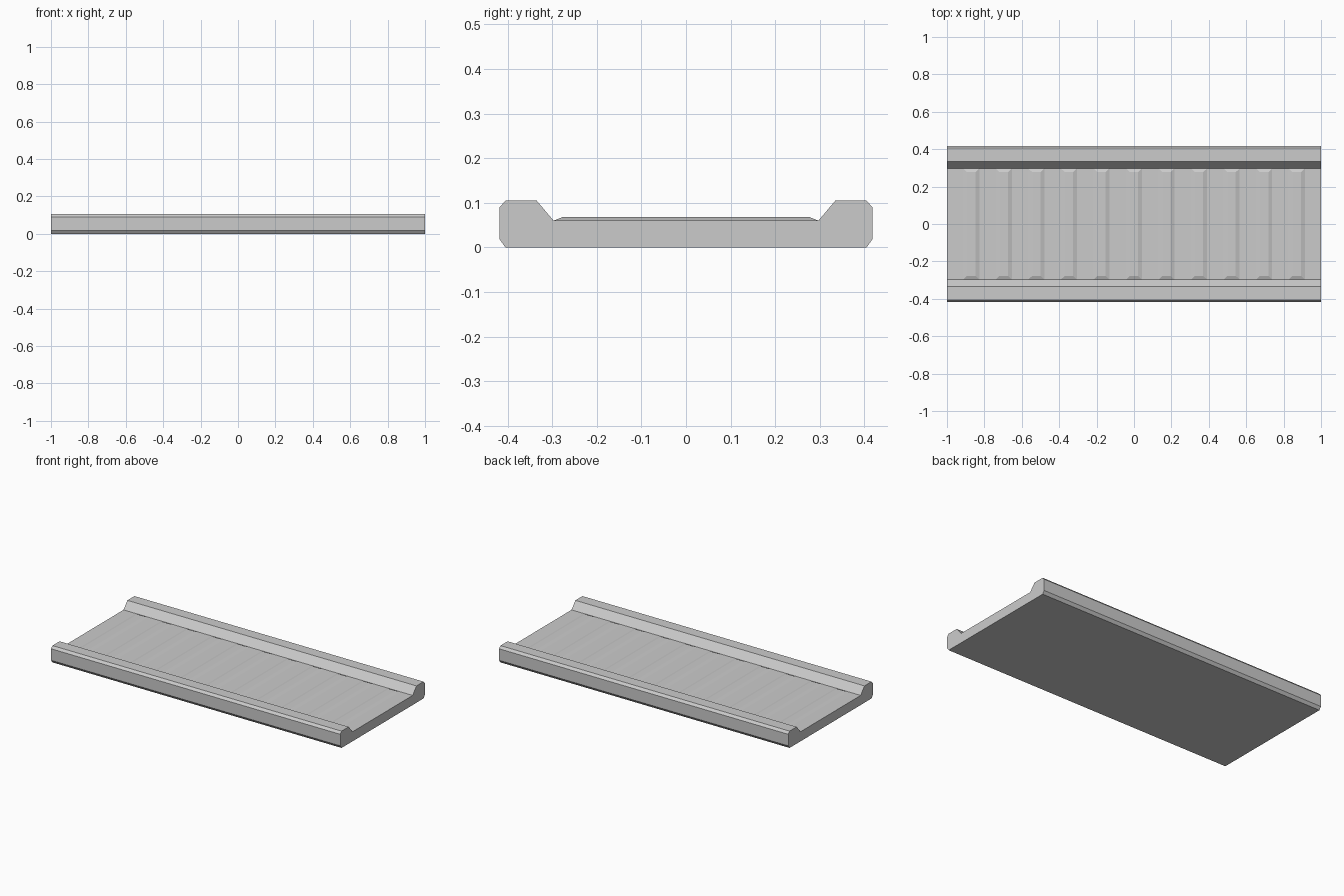
import bpy
import bmesh

cube = bpy.data.objects.get("Cube")
if cube:
    bpy.data.objects.remove(cube, do_unlink=True)

grey = bpy.data.materials.new("light grey")
grey.use_nodes = True
colour = (0.6, 0.6, 0.6, 1)
grey.diffuse_color = colour
grey.node_tree.nodes["Principled BSDF"].inputs["Base Color"].default_value = colour


def make_object(name, bm):
    bmesh.ops.recalc_face_normals(bm, faces=bm.faces)
    mesh = bpy.data.meshes.new(name)
    bm.to_mesh(mesh)
    bm.free()
    mesh.materials.append(grey)
    obj = bpy.data.objects.new(name, mesh)
    bpy.context.collection.objects.link(obj)
    return obj


# Tray: half of the cross-section, mirrored and extruded along x
FLOOR = 0.06
half = [(0.405, 0), (0.418, 0.018), (0.418, 0.09), (0.405, 0.105),
        (0.335, 0.105), (0.297, FLOOR)]
profile = half + [(-y, z) for y, z in reversed(half)]
bm = bmesh.new()
end = bm.faces.new([bm.verts.new((-1, y, z)) for y, z in profile])
extruded = bmesh.ops.extrude_face_region(bm, geom=[end], use_keep_orig=True)
moved = [v for v in extruded["geom"] if isinstance(v, bmesh.types.BMVert)]
bmesh.ops.translate(bm, verts=moved, vec=(2, 0, 0))
make_object("tray", bm)

# Ribs: low raised bars with sloping sides and ends, lying across the floor
COUNT, PITCH = 11, 0.174
bm = bmesh.new()
for i in range(COUNT):
    x = (i - (COUNT - 1) / 2) * PITCH
    rings = []
    for w, d, z in ((0.043, 0.297, FLOOR), (0.022, 0.277, FLOOR + 0.008)):
        corners = ((-w, -d), (w, -d), (w, d), (-w, d))
        rings.append([bm.verts.new((x + a, b, z)) for a, b in corners])
    low, high = rings
    bm.faces.new(high)
    for k in range(4):
        n = (k + 1) % 4
        bm.faces.new((low[k], low[n], high[n], high[k]))
make_object("floor_ribs", bm)
